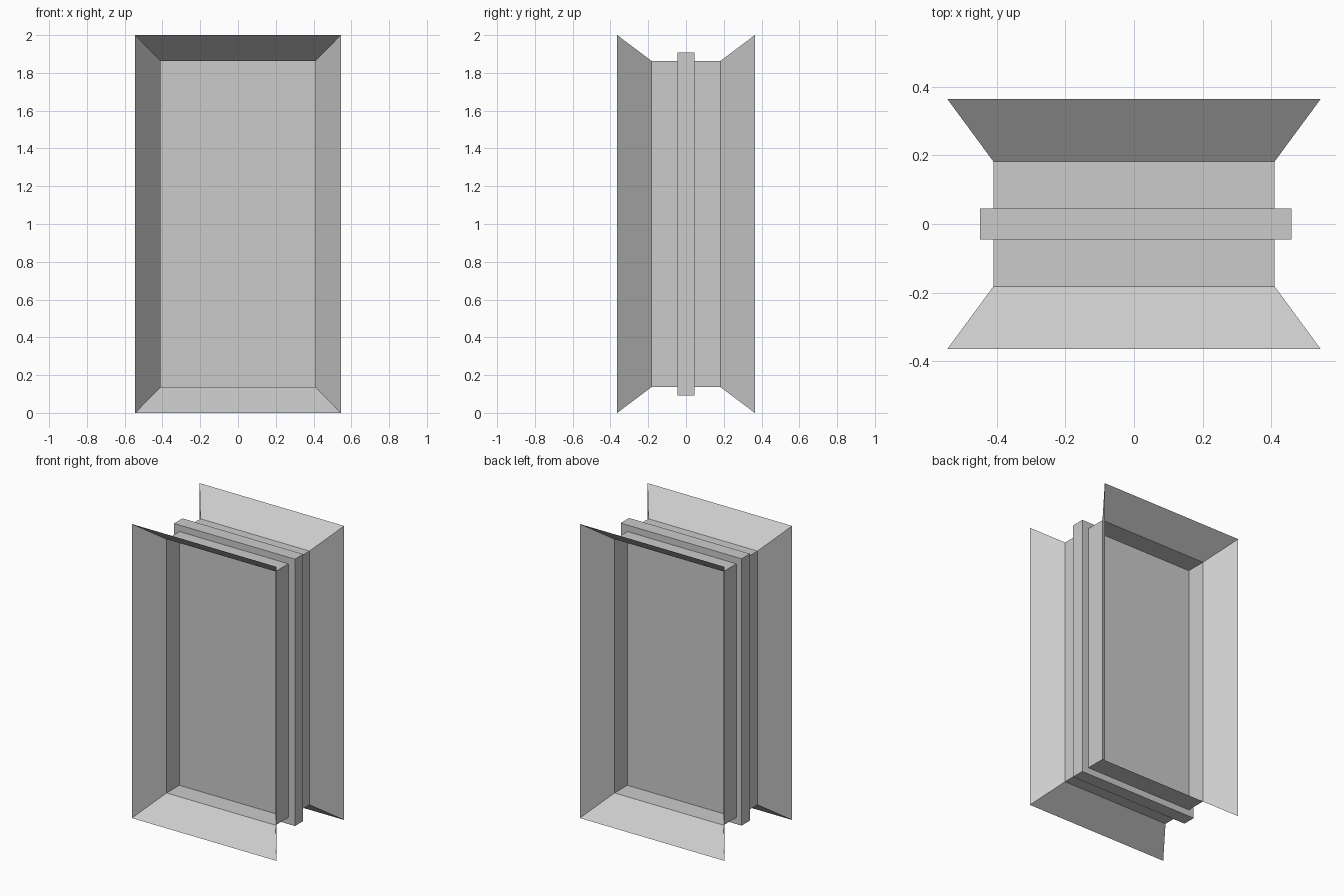
import bpy
import bmesh

cube = bpy.data.objects.get("Cube")
if cube:
    bpy.data.objects.remove(cube, do_unlink=True)

grey = bpy.data.materials.new("plain_grey")
grey.use_nodes = True
grey.diffuse_color = (0.6, 0.6, 0.6, 1)
grey.node_tree.nodes["Principled BSDF"].inputs["Base Color"].default_value = (0.6, 0.6, 0.6, 1)

MID = 1.0  # height of the centre


def finish(name, bm):
    mesh = bpy.data.meshes.new(name)
    bm.to_mesh(mesh)
    bm.free()
    mesh.materials.append(grey)
    obj = bpy.data.objects.new(name, mesh)
    obj.location.z = MID
    bpy.context.collection.objects.link(obj)
    return obj


def sleeve(name, rings):
    """Open rectangular sheet through (y, half width, half height) rings, mirrored to the back."""
    bm = bmesh.new()
    loops = [[bm.verts.new((sx * w, y, sz * h))
              for sx, sz in ((-1, -1), (1, -1), (1, 1), (-1, 1))]
             for y, w, h in rings]
    for a, b in zip(loops, loops[1:]):
        for i in range(4):
            j = (i + 1) % 4
            bm.faces.new((a[i], a[j], b[j], b[i]))
    obj = finish(name, bm)
    obj.modifiers.new("Front and back", 'MIRROR').use_axis = (False, True, False)
    return obj


# Flared surrounds at front and back
sleeve("flared_surround", [(-0.364, 0.544, 1.0), (-0.182, 0.41, 0.863)])

# Straight frame between each surround and the panel
sleeve("straight_frame", [(-0.182, 0.41, 0.863), (-0.045, 0.41, 0.863)])

# Solid centre panel, projecting past the frame as a band
bm = bmesh.new()
bmesh.ops.create_cube(bm, size=1)
bmesh.ops.scale(bm, vec=(0.909, 0.09, 1.815), verts=bm.verts)
panel = finish("centre_panel", bm)
panel.location.x = 0.005
